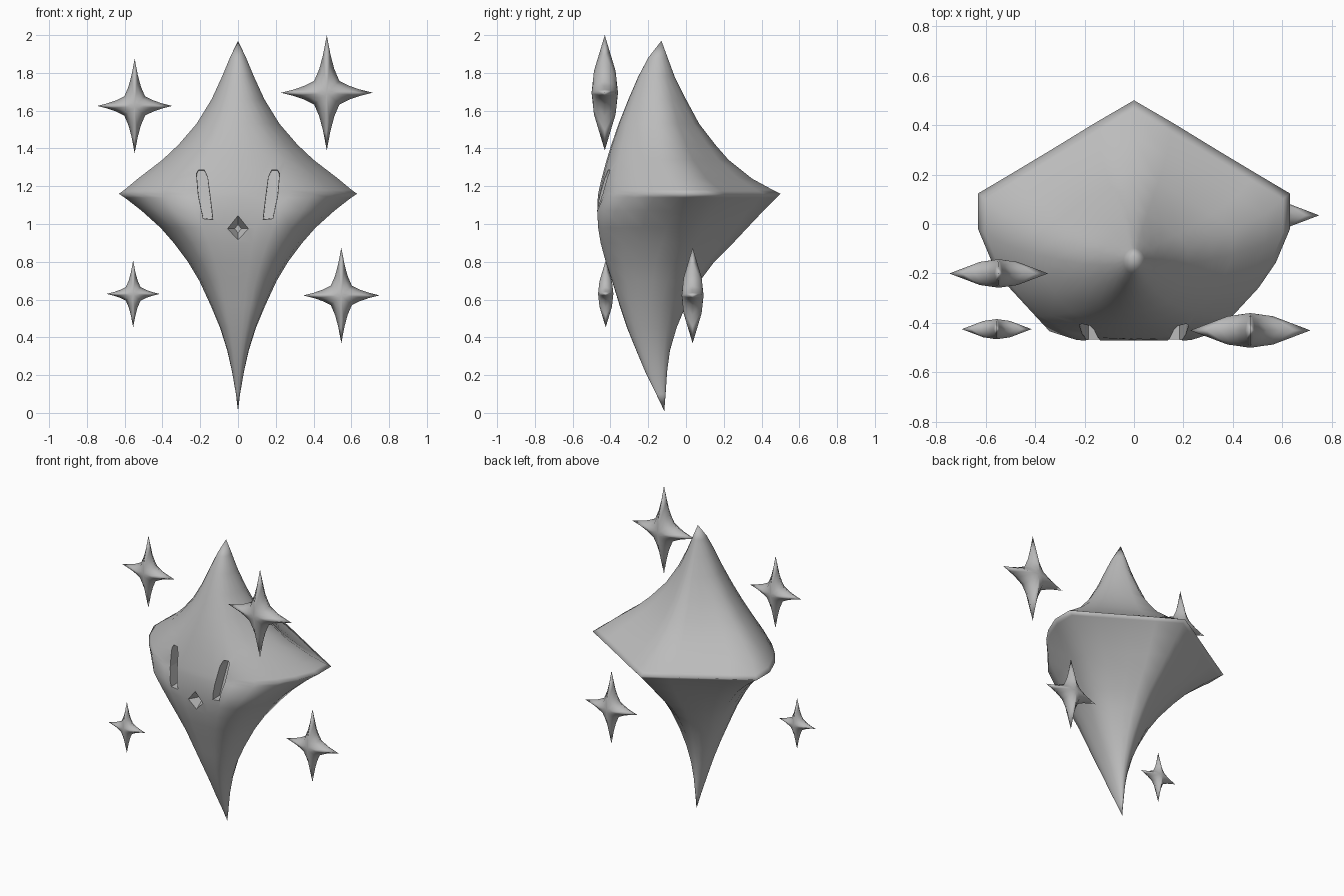
import bpy, bmesh, math

cube = bpy.data.objects.get("Cube")
if cube:
    bpy.data.objects.remove(cube, do_unlink=True)

grey = bpy.data.materials.new("soft grey")
grey.use_nodes = True
GREY = (0.5, 0.5, 0.5, 1)
grey.diffuse_color = GREY
grey.node_tree.nodes["Principled BSDF"].inputs["Base Color"].default_value = GREY


def make(name, verts, faces, smooth=True):
    bm = bmesh.new()
    vs = [bm.verts.new(v) for v in verts]
    for f in faces:
        bm.faces.new([vs[i] for i in f]).smooth = smooth
    bmesh.ops.recalc_face_normals(bm, faces=bm.faces)
    mesh = bpy.data.meshes.new(name)
    bm.to_mesh(mesh)
    bm.free()
    mesh.materials.append(grey)
    obj = bpy.data.objects.new(name, mesh)
    bpy.context.collection.objects.link(obj)
    return obj


# Body levels: height, half width, front y, back y
LEVELS = [(0.10, 0.011, -0.158, -0.108), (0.22, 0.032, -0.217, -0.10),
          (0.33, 0.057, -0.263, -0.085), (0.45, 0.095, -0.312, -0.05),
          (0.57, 0.145, -0.352, 0.0), (0.70, 0.205, -0.392, 0.075),
          (0.80, 0.265, -0.425, 0.15), (0.90, 0.34, -0.452, 0.25),
          (0.98, 0.41, -0.465, 0.325), (1.07, 0.51, -0.47, 0.41),
          (1.14, 0.60, -0.467, 0.48), (1.16, 0.63, -0.465, 0.50),
          (1.18, 0.602, -0.461, 0.46), (1.24, 0.53, -0.447, 0.35),
          (1.34, 0.40, -0.42, 0.225), (1.42, 0.315, -0.395, 0.155),
          (1.53, 0.22, -0.357, 0.07), (1.66, 0.14, -0.305, 0.0),
          (1.78, 0.085, -0.253, -0.06), (1.88, 0.043, -0.20, -0.097)]
# Half outline at the widest level: share of width, share of depth
RIM = [(0, 1), (0.25, 0.905), (0.5, 0.805), (0.78, 0.695), (1, 0.61), (1, 0.46),
       (0.91, 0.32), (0.80, 0.215), (0.63, 0.095), (0.43, 0.038), (0.22, 0.01), (0, 0)]
THETA = [0, 0.25, 0.52, 0.88, 1.3, 1.65, 1.95, 2.2, 2.45, 2.68, 2.91, math.pi]


def body_ring(z, w, front, back):
    k = max(0.0, 1 - (abs(z - 1.16) / 0.8) ** 1.4)
    below = min(1, max(0, (1.16 - z) / 0.1))
    half = []
    for (u, t), a in zip(RIM, THETA):
        # below the rim the front is squarer
        swell = 1 + 0.07 * below * math.sin(2 * a) ** 2 if a > math.pi / 2 else 1
        ru, rt = math.sin(a), (1 + math.cos(a)) / 2
        x = w * min(1, swell * (k * u + (1 - k) * ru))
        depth = 1 - swell * (1 - (k * t + (1 - k) * rt))
        half.append((x, front + (back - front) * max(0, depth), z))
    return half + [(-x, y, zz) for x, y, zz in reversed(half[1:-1])]


verts, faces = [], []
for level in LEVELS:
    verts += body_ring(*level)
n = len(verts) // len(LEVELS)
for r in range(len(LEVELS) - 1):
    for i in range(n):
        j = (i + 1) % n
        faces.append((r * n + i, r * n + j, (r + 1) * n + j, (r + 1) * n + i))
low, high, last = len(verts), len(verts) + 1, (len(LEVELS) - 1) * n
verts += [(0, -0.115, 0.01), (0, -0.13, 1.97)]
for i in range(n):
    j = (i + 1) % n
    faces += [(low, j, i), (high, last + i, last + j)]
body = make("body", verts, faces)


# Sunken eyes and mouth, cut by tapered prisms
def cutter(name, outer, inner):
    m = len(outer)
    sides = [(i, (i + 1) % m, m + (i + 1) % m, m + i) for i in range(m)]
    obj = make(name, outer + inner, sides + [tuple(range(m)), tuple(range(m, 2 * m))], False)
    obj.hide_render = True
    return obj


EYE = [(0.178, 1.29), (0.212, 1.29), (0.223, 1.27), (0.212, 1.15), (0.184, 1.025),
       (0.130, 1.02), (0.142, 1.12), (0.160, 1.25)]
cutters = []
for side in (1, -1):
    outer = [(side * x, -0.6, z) for x, z in EYE]
    inner = [(side * (x * 0.9 + 0.018), -0.395 + (z - 1.02) * 0.25, z * 0.96 + 0.046)
             for x, z in EYE]
    cutters.append(cutter("eye_cutter", outer, inner))
DIAMOND = [(0, 1), (1, 0), (0, -1), (-1, 0)]
cutters.append(cutter("mouth_cutter",
                      [(0.105 * a, -0.55, 0.975 + 0.125 * b) for a, b in DIAMOND],
                      [(0.018 * a, -0.40, 0.975 + 0.022 * b) for a, b in DIAMOND]))
bpy.context.view_layer.objects.active = body
for c in cutters:
    mod = body.modifiers.new("cut", 'BOOLEAN')
    mod.operation, mod.solver, mod.object = 'DIFFERENCE', 'EXACT', c
    bpy.ops.object.modifier_apply(modifier=mod.name)
    bpy.data.objects.remove(c, do_unlink=True)

# Four-pointed sparkles: quarter outline, mirrored into four quarters
QUARTER = [(0, 0.305), (0.020, 0.2), (0.040, 0.125), (0.067, 0.062),
           (0.12, 0.036), (0.175, 0.017)]
RINGS = [0.2, 0.38, 0.7, 1.0]


def sparkle(name, centre, s):
    q = QUARTER + [(0.243, 0)]
    half = q + [(x, -z) for x, z in reversed(q[:-1])]
    ring = half + [(-x, z) for x, z in reversed(half[1:-1])]
    m = len(ring)
    vs, fs = [], []

    def point(x, y, z):
        vs.append((centre[0] + s * x, centre[1] + s * y, centre[2] + s * z))
        return len(vs) - 1

    rim = [point(x, 0, z) for x, z in ring]
    for sign in (-1, 1):
        prev = [point(0, sign * 0.07, 0)] * m
        for r in RINGS:
            cur = rim
            if r < 1:
                cur = []
                for x, z in ring:
                    arm = min(1, max(0, (math.hypot(x, z) - 0.08) / 0.15))
                    taper = min(0.07 - 0.034 * r, 0.092 * (1 - r))
                    h = arm * taper + (1 - arm) * 0.07 * math.sqrt(1 - r * r)
                    cur.append(point(x * r, sign * h, z * r))
            for i in range(m):
                j = (i + 1) % m
                f = (prev[i], prev[j], cur[j], cur[i])
                fs.append(f if prev[i] != prev[j] else (f[0], f[2], f[3]))
            prev = cur
    make(name, vs, fs)


sparkle("upper_left_sparkle", (0.47, -0.43, 1.695), 1.0)
sparkle("upper_right_sparkle", (-0.547, -0.2, 1.625), 0.82)
sparkle("lower_right_sparkle", (-0.555, -0.425, 0.63), 0.58)
sparkle("lower_left_sparkle", (0.547, 0.035, 0.622), 0.83)
